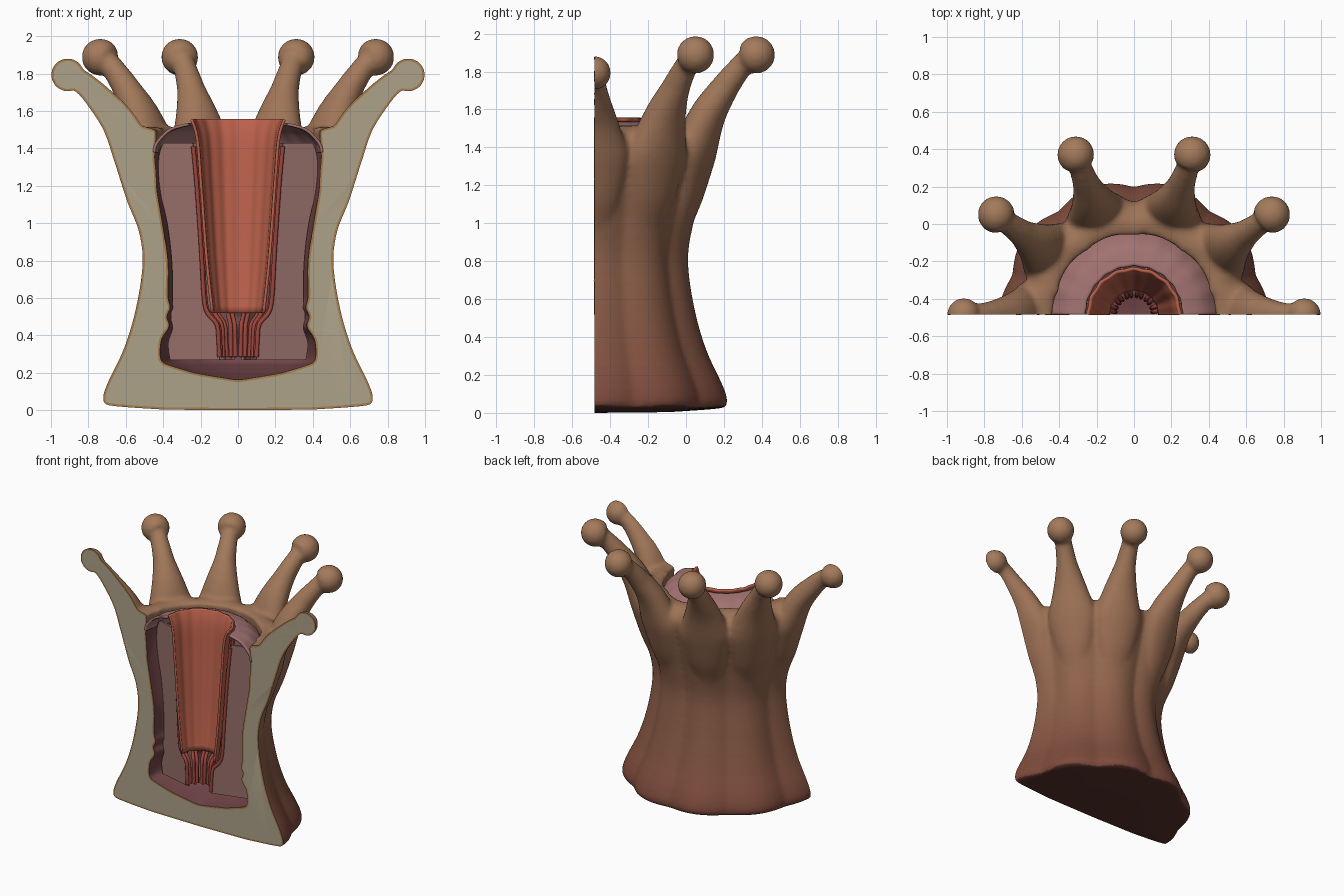
import bpy, bmesh, math
from mathutils import Vector

if "Cube" in bpy.data.objects:
    bpy.data.objects.remove(bpy.data.objects["Cube"])

Y0 = -0.485          # cut plane, also the axis of the round body


def material(name, rgb):
    m = bpy.data.materials.new(name)
    m.diffuse_color = (*rgb, 1)
    m.use_nodes = True
    m.node_tree.nodes["Principled BSDF"].inputs["Base Color"].default_value = m.diffuse_color
    return m


def smooth_path(pts, n=5):
    """Catmull-Rom through points of any dimension."""
    v = [Vector(p) for p in pts]
    v = [v[0]] + v + [v[-1]]
    out = []
    for i in range(1, len(v) - 2):
        a, b, c, d = v[i - 1:i + 3]
        for k in range(n):
            t = k / n
            out.append(.5 * (2 * b + (c - a) * t + (2 * a - 5 * b + 4 * c - d) * t * t
                             + (3 * b - a - 3 * c + d) * t ** 3))
    return out + [v[-2]]


def polar(r, ang, z):
    return Vector((r * math.cos(ang), Y0 + r * math.sin(ang), z))


def skin(bm, rows, closed):
    grid = [[bm.verts.new(p) for p in row] for row in rows]
    n = len(grid[0])
    for a, b in zip(grid, grid[1:]):
        for j in range(n if closed else n - 1):
            k = (j + 1) % n
            bm.faces.new((a[j], a[k], b[k], b[j]))
    return grid


def finish(name, bm, mats):
    bmesh.ops.recalc_face_normals(bm, faces=bm.faces)
    me = bpy.data.meshes.new(name)
    bm.to_mesh(me)
    bm.free()
    ob = bpy.data.objects.new(name, me)
    bpy.context.collection.objects.link(ob)
    for m in mats:
        me.materials.append(m)
    return ob


def half_lathe(name, prof, mat, thick, lobes=0, amp=0, n=96):
    bm = bmesh.new()
    rows = [[polar(r * (1 + amp * math.cos(lobes * math.pi * j / n)), math.pi * j / n, z)
             for j in range(n + 1)] for r, z in smooth_path(prof)]
    skin(bm, rows, False)
    ob = finish(name, bm, [mat])
    s = ob.modifiers.new("thickness", 'SOLIDIFY')
    s.thickness, s.offset = thick, 0
    return ob


# Body wall: closed lathe with ten lobes divided by creases, one under each tentacle
outer = [(.4, .004), (.68, .025), (.722, .055), (.70, .14), (.61, .33), (.545, .55), (.51, .8),
         (.54, 1.0), (.60, 1.2), (.65, 1.38), (.625, 1.47), (.53, 1.515), (.435, 1.50)]
inner = [(.435, 1.50), (.445, 1.38), (.445, 1.25), (.405, 1.0), (.375, .8), (.375, .6),
         (.36, .55), (.385, .5), (.365, .45), (.41, .38), (.415, .27), (.38, .245), (.2, .19)]
bm = bmesh.new()
rows = []
N = 160
for prof, amp in ((outer, .055), (inner, .02)):
    for r, z in smooth_path(prof)[:None if amp > .03 else -1]:
        a = amp * (1 + .6 * max(0, z - .8)) if z > .03 and r > .44 else .02
        rows.append([polar(r * (1 - a * (1 - abs(math.cos(10 * math.pi * j / N)))),
                           2 * math.pi * j / N, z) for j in range(N)])
grid = skin(bm, rows, True)
for row, z in ((grid[0], 0), (grid[-1], .16)):
    c = bm.verts.new((0, Y0, z))
    for j in range(N):
        bm.faces.new((row[j], row[(j + 1) % N], c))

# Tentacles: broad-based tapering stems with round tips, rising from each lobe
for k, deg in enumerate((0, 36, 70, 110, 144, 180)):
    ang = math.radians(deg)
    lift = 0 if k in (0, 5) else .095
    rt = .09 if lift == 0 else .1
    stem = smooth_path([(.445, .65, .03), (.472, .95, .055), (.516, 1.15, .085),
                        (.556, 1.35, .107), (.632, 1.53 + lift * .3, .094),
                        (.735, 1.66 + lift * .6, .075), (.82, 1.745 + lift * .8, .063),
                        (.875, 1.778 + lift, .062)], 6)
    tip = Vector((.91, 1.793 + lift))
    d = (tip - stem[-1].xy).normalized()
    # continue into a spherical tip
    stem = stem[:-1] + [Vector((*(tip - d * rt * math.cos(t)), rt * math.sin(t)))
                        for t in [.75 + i * (math.pi - .77) / 11 for i in range(12)]]
    side = Vector((-math.sin(ang), math.cos(ang), 0))
    rings = []
    for i, p in enumerate(stem):
        t = (stem[min(i + 1, len(stem) - 1)] - stem[max(i - 1, 0)]).xy.normalized()
        up = Vector((-t.y * math.cos(ang), -t.y * math.sin(ang), t.x))
        wide = 1 + .7 * min(1, max(0, (1.72 - p.y) / .35))
        rings.append([polar(p.x, ang, p.y)
                      + p.z * (side * wide * math.cos(u) + up * math.sin(u))
                      for u in [i2 * math.pi / 12 for i2 in range(24)]])
    g = skin(bm, rings, True)
    bm.faces.new(g[0])
    bm.faces.new(g[-1])
raw = finish("body_source", bm, [])

# Fuse into one soft skin, then slice it open on the front plane
m = raw.modifiers.new("fuse", 'REMESH')
m.mode, m.voxel_size = 'VOXEL', .014
m = raw.modifiers.new("soften", 'SMOOTH')
m.factor, m.iterations = .5, 9
fused = bpy.data.meshes.new_from_object(raw.evaluated_get(bpy.context.evaluated_depsgraph_get()))
bm = bmesh.new()
bm.from_mesh(fused)
bpy.data.objects.remove(raw)
geom = bm.verts[:] + bm.edges[:] + bm.faces[:]
bmesh.ops.bisect_plane(bm, geom=geom, dist=.003, plane_co=(0, Y0, 0), plane_no=(0, -1, 0),
                       clear_outer=True)
rim = [e for e in bm.edges if e.is_boundary]

# Skin colours: red-brown foot fading to tan tips, plum inner wall, cream cut
BANDS = 32
lo, hi = Vector((.20, .065, .042)), Vector((.37, .195, .105))
mats = [material("skin_%d" % i, lo.lerp(hi, min(1, i / (BANDS * .9)))) for i in range(BANDS)]
mats += [material("inner_wall", (.17, .06, .065)), material("foot", (.09, .03, .022)),
         material("cut_flesh", (.42, .36, .25)), material("cut_edge", (.38, .2, .07))]
for f in bm.faces:
    c = f.calc_center_median()
    out = Vector((c.x, c.y - Y0, 0))
    f.material_index = min(BANDS - 1, int(c.z / 2 * BANDS))
    if c.z < 1.44 and out.length < .5 and (f.normal.dot(out.normalized()) < -.1 or f.normal.z > .5):
        f.material_index = BANDS
    elif c.z < .1 and f.normal.z < -.7:
        f.material_index = BANDS + 1
caps = bmesh.ops.edgeloop_fill(bm, edges=rim, mat_nr=BANDS + 2)['faces']
ins = bmesh.ops.inset_region(bm, faces=caps, thickness=.012, use_even_offset=False)['faces']
for f in ins:
    f.material_index = BANDS + 3
finish("body_with_tentacles", bm, mats)

# Oral disc closing the top of the gut
pink = material("pink_tissue", (.30, .155, .14))
plum = material("disc_tissue", (.36, .17, .165))
half_lathe("oral_disc", [(.445, 1.38), (.43, 1.43), (.36, 1.50), (.26, 1.53)], plum, .015, 20, .008)

# Throat: softly fluted tapering tube
red = material("throat_red", (.50, .12, .07))
half_lathe("throat", [(.245, 1.555), (.215, 1.45), (.195, 1.2), (.165, .8), (.135, .52)],
           red, .016, 16, .012, 128)

# Radial partitions with a pair of red cords along each inner edge
cord_red = material("cord_red", (.33, .06, .045))
cord = smooth_path([(.245, 1.41), (.225, 1.2), (.2, .85), (.185, .6), (.165, .52), (.115, .46),
                    (.105, .38), (.1, .27)], 4)
wall = smooth_path([(.41, 1.43), (.435, 1.36), (.435, 1.2), (.39, 1.0), (.365, .8), (.36, .6),
                    (.37, .5), (.36, .44), (.385, .36), (.375, .27)], 4)
for k in range(6):
    ang = math.radians(15 + 30 * k)
    bm = bmesh.new()
    bm.faces.new([bm.verts.new(polar(p.x, ang, p.y)) for p in
                  [Vector((.25, 1.43))] + wall + cord[::-1]])
    ob = finish("partition_%d" % k, bm, [pink])
    s = ob.modifiers.new("thickness", 'SOLIDIFY')
    s.thickness, s.offset = .014, 0
    for j in (-1, 1):
        cu = bpy.data.curves.new("cord", 'CURVE')
        cu.dimensions, cu.bevel_depth, cu.bevel_resolution = '3D', .012, 2
        cu.use_fill_caps = True
        sp = cu.splines.new('POLY')
        sp.points.add(len(cord) - 1)
        for q, p in zip(sp.points, cord):
            q.co = (*polar(p.x, ang + j * .012 / p.x, max(p.y, .285)), 1)
        cu.materials.append(cord_red)
        bpy.context.collection.objects.link(bpy.data.objects.new("cord_%d_%d" % (k, j), cu))

# Shade everything smooth but keep the cut edges crisp
for ob in bpy.data.objects:
    ob.select_set(ob.type == 'MESH' and not ob.name.startswith("partition"))
bpy.context.view_layer.objects.active = bpy.data.objects["throat"]
bpy.ops.object.shade_smooth_by_angle(angle=math.radians(40))
